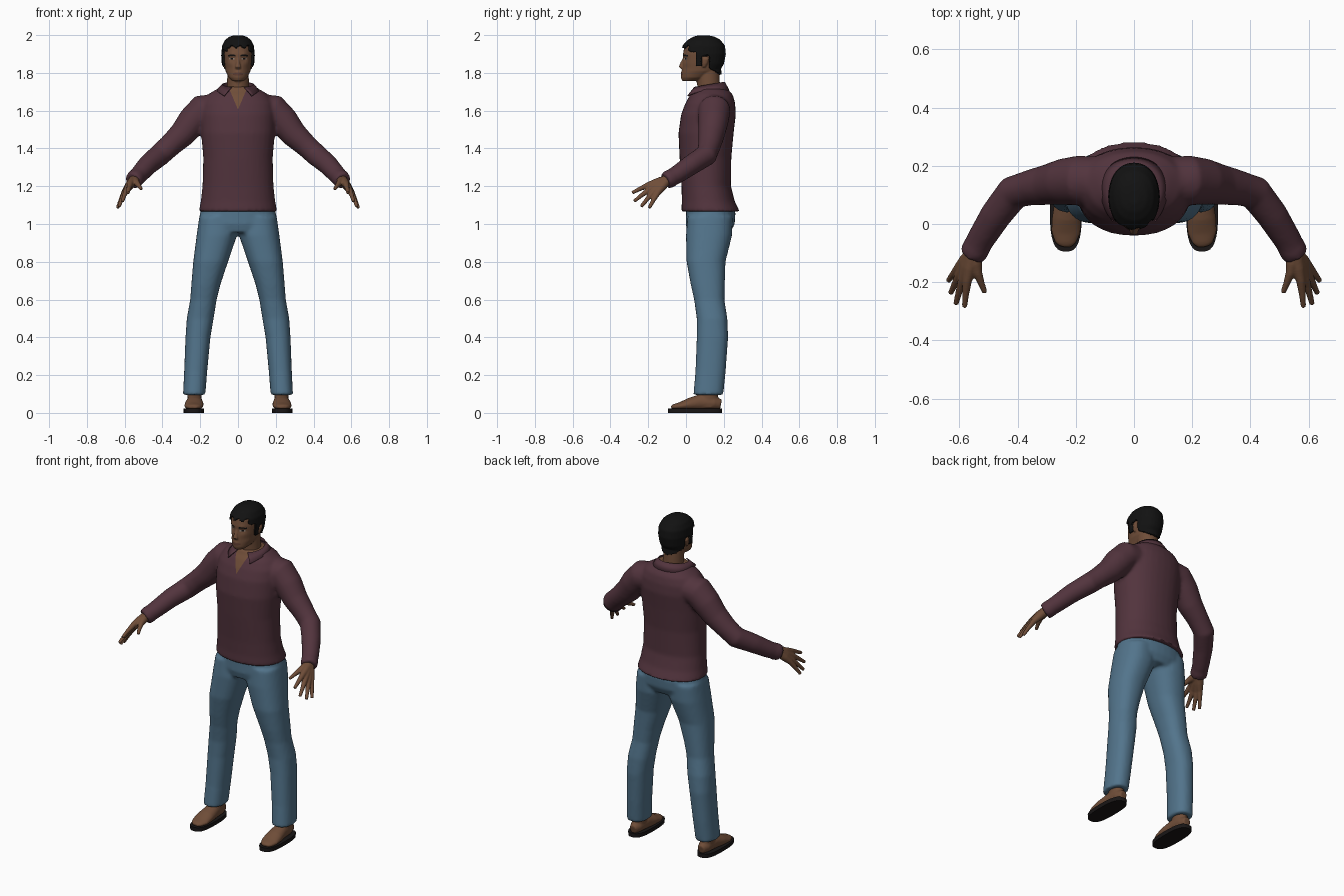
import bpy, bmesh
from math import sin, cos, pi, exp
from mathutils import Vector

cube = bpy.data.objects.get("Cube")
if cube:
    bpy.data.objects.remove(cube, do_unlink=True)


def material(name, color):
    m = bpy.data.materials.new(name)
    m.use_nodes = True
    m.diffuse_color = (*color, 1)
    m.node_tree.nodes["Principled BSDF"].inputs["Base Color"].default_value = (*color, 1)
    return m


SKIN = material("brown_skin", (0.16, 0.075, 0.04))
LIPS = material("lip_brown", (0.11, 0.045, 0.03))
WHITE = material("eye_white", (0.32, 0.26, 0.22))
BLACK = material("black_hair", (0.006, 0.006, 0.006))
SOLE = material("dark_sole", (0.01, 0.008, 0.008))
SHIRT = material("plum_shirt", (0.085, 0.034, 0.047))
DENIM = material("blue_denim", (0.085, 0.175, 0.26))


def loft(bm, sections, flat=True, power=2.0, sides=32):
    """Closed skin over elliptical rings (x, y, z, a, b); rings face the path unless flat."""
    centres = [Vector(s[:3]) for s in sections]
    rings = []
    for i, s in enumerate(sections):
        along = centres[min(i + 1, len(centres) - 1)] - centres[max(i - 1, 0)]
        turn = Vector((0, 0, 1)) if flat else along
        quat = turn.to_track_quat('Z', 'Y')
        ring = []
        for k in range(sides):
            c, n = cos(2 * pi * k / sides), sin(2 * pi * k / sides)
            px = s[3] * abs(c) ** (2 / power) * (1 if c >= 0 else -1)
            py = s[-1] * abs(n) ** (2 / power) * (1 if n >= 0 else -1)
            ring.append(bm.verts.new(centres[i] + quat @ Vector((px, py, 0))))
        rings.append(ring)
    faces = [bm.faces.new(rings[0][::-1]), bm.faces.new(rings[-1])]
    for low, high in zip(rings, rings[1:]):
        for k in range(sides):
            j = (k + 1) % sides
            faces.append(bm.faces.new((low[k], low[j], high[j], high[k])))
    bmesh.ops.recalc_face_normals(bm, faces=faces)


def stack(bm, rows, power=2.2):
    """Upright body from rows (z, half width, front y, back y)."""
    loft(bm, [(0, (f + b) / 2, z, w, (b - f) / 2) for z, w, f, b in rows], True, power)


def finish(name, bm, mats, voxel=0, smooth=0, thickness=0):
    """Make the object, fusing its volumes when a voxel size is given, and bake it."""
    mesh = bpy.data.meshes.new(name)
    bm.to_mesh(mesh)
    bm.free()
    ob = bpy.data.objects.new(name, mesh)
    bpy.context.collection.objects.link(ob)
    if voxel:
        mod = ob.modifiers.new("fuse", 'REMESH')
        mod.mode, mod.voxel_size = 'VOXEL', voxel
    if smooth:
        mod = ob.modifiers.new("soften", 'SMOOTH')
        mod.iterations = smooth
    if thickness:
        mod = ob.modifiers.new("thicken", 'SOLIDIFY')
        mod.thickness, mod.offset = thickness, 1
    baked = bpy.data.meshes.new_from_object(ob.evaluated_get(bpy.context.evaluated_depsgraph_get()))
    ob.modifiers.clear()
    ob.data = baked
    baked.materials.clear()
    for m in mats:
        baked.materials.append(m)
    baked.shade_smooth()
    return ob


def edit(ob):
    bm = bmesh.new()
    bm.from_mesh(ob.data)
    return bm


def mirror(sections, side):
    return [(s[0] * side, *s[1:]) for s in sections]


# Shirt: torso and sleeves fused together
bm = bmesh.new()
stack(bm, [(1.065, .208, -.025, .285), (1.12, .197, -.022, .258), (1.2, .188, -.024, .238),
           (1.35, .184, -.034, .24), (1.48, .195, -.04, .252), (1.58, .198, -.026, .264),
           (1.64, .19, -.003, .26), (1.685, .16, .022, .248), (1.71, .12, .045, .225),
           (1.728, .08, .05, .19)])
arm = [(.1, .15, 1.61, .08), (.19, .15, 1.6, .085), (.24, .145, 1.545, .08),
       (.295, .135, 1.475, .07), (.355, .125, 1.42, .061), (.415, .108, 1.365, .059),
       (.475, .03, 1.315, .054), (.525, -.05, 1.26, .048), (.552, -.1, 1.232, .044)]
cuff = [(.541, -.08, 1.243, .049), (.556, -.108, 1.228, .046)]
for side in (1, -1):
    loft(bm, mirror(arm, side), False)
    loft(bm, mirror(cuff, side), False)
shirt = finish("shirt", bm, [SHIRT, SKIN], .01, 5)

# Open neck cut into the shirt front
bm = edit(shirt)
for side in (1, -1):
    bmesh.ops.bisect_plane(bm, geom=bm.verts[:] + bm.edges[:] + bm.faces[:],
                           plane_co=(0, 0, 1.605), plane_no=(side, 0, -.42))
for f in bm.faces:
    c = f.calc_center_median()
    f.material_index = int((c.y < .12 and abs(c.x) < .42 * (c.z - 1.605)) or c.z > 1.72)
bm.to_mesh(shirt.data)
bm.free()

# Folded collar with two front points
bm = bmesh.new()
steps, rows = 40, []
for i in range(steps + 1):
    t = i / steps
    top, low = .42 + t * (2 * pi - .84), .7 + t * (2 * pi - 1.4)
    f, g = (1 + cos(top)) / 2, (1 + cos(low)) / 2
    rows.append((bm.verts.new((.08 * sin(top), .12 - .08 * cos(top), 1.75 - .03 * f)),
                 bm.verts.new((.112 * sin(low), .12 - (.105 + .042 * g) * cos(low),
                               1.705 - .055 * g ** 5))))
for a, b in zip(rows, rows[1:]):
    bm.faces.new((a[0], a[1], b[1], b[0]))
finish("collar", bm, [SHIRT], thickness=.006)

# Trousers: hips and both legs fused together
bm = bmesh.new()
stack(bm, [(1.13, .18, 0, .23), (1.06, .2, 0, .262), (1.0, .21, -.002, .258), (.955, .18, .01, .235)])
leg = [(.105, .128, 1.04, .1, .12), (.112, .122, .94, .107, .122), (.145, .106, .8, .092, .103),
       (.17, .115, .68, .077, .09), (.183, .123, .6, .07, .08), (.2, .138, .5, .071, .081),
       (.212, .14, .4, .066, .083), (.224, .13, .22, .061, .08), (.232, .118, .095, .059, .079)]
for side in (1, -1):
    loft(bm, mirror(leg, side), True, 2.3)
finish("trousers", bm, [DENIM], .01, 4)

# Feet, soles and hands
heel = [(.23, .185, .045, .022, .026), (.23, .15, .052, .037, .035), (.23, .08, .056, .042, .044),
        (.232, .02, .046, .05, .034), (.234, -.03, .036, .05, .021), (.236, -.065, .032, .036, .014),
        (.237, -.078, .03, .02, .008)]
ankle = [(.23, .115, .03, .036, .055), (.23, .12, .09, .038, .05), (.23, .128, .17, .042, .052)]
outline = [(.234, .048, 0, .054, .143), (.234, .048, .024, .055, .143)]
wrist = Vector((.553, -.1, 1.233))
tips = {"thumb": (.512, -.235, 1.185), "index": (.582, -.285, 1.165), "middle": (.612, -.275, 1.12),
        "ring": (.63, -.238, 1.092), "little": (.638, -.195, 1.085)}
for side, word in ((1, "left"), (-1, "right")):
    bm = bmesh.new()
    loft(bm, mirror(heel, side), False)
    loft(bm, mirror(ankle, side))
    finish(word + "_foot", bm, [SKIN], .006, 3)
    bm = bmesh.new()
    loft(bm, mirror(outline, side), True, 2.8)
    ob = finish(word + "_sole", bm, [SOLE])
    for poly in ob.data.polygons:
        poly.use_smooth = abs(poly.normal.z) < .9
    bm = bmesh.new()
    for finger, tip in tips.items():
        path = [(0, 0, .026), (.28, .006, .023), (.52, .01, .016), (.78, .006, .0115), (1, 0, .009)]
        loft(bm, mirror([(*(wrist.lerp(Vector(tip), t) + Vector((lift / 2, 0, lift))), r)
                         for t, lift, r in path], side), False, 2, 16)
    loft(bm, mirror([(.535, -.06, 1.25, .026), (.556, -.11, 1.225, .028)], side), False)
    finish(word + "_hand", bm, [SKIN], .004, 3)

# Head: skull, neck, nose and ears fused together
bm = bmesh.new()
stack(bm, [(1.757, .03, -.016, .06), (1.775, .05, -.022, .11), (1.81, .066, -.02, .165),
           (1.85, .073, -.018, .19), (1.9, .077, -.016, .2), (1.94, .074, -.008, .196),
           (1.967, .06, .018, .174), (1.982, .04, .045, .145), (1.988, .018, .07, .115)])
loft(bm, [(0, .12, 1.66, .066, .064), (0, .12, 1.73, .058, .06), (0, .115, 1.83, .056, .06)])
loft(bm, [(0, -.008, 1.885, .007, .006), (0, -.022, 1.85, .01, .01),
          (0, -.026, 1.832, .016, .012), (0, -.016, 1.82, .014, .008)])
for side in (1, -1):
    loft(bm, mirror([(.073, .095, 1.83, .006, .008), (.078, .1, 1.85, .008, .014),
                     (.08, .104, 1.872, .009, .018), (.077, .104, 1.888, .005, .01)], side))
head = finish("head", bm, [SKIN, BLACK, WHITE, LIPS], .004, 4)

# Face: soft sculpting, then painted brows, eyes and lips
bm = edit(head)
bumps = [(.033, 1.874, .008, .013), (.033, 1.896, -.004, .01), (0, 1.795, -.006, .014),
         (.05, 1.825, .004, .015), (0, 1.766, -.004, .014)]
for v in bm.verts:
    if v.co.y < .06:
        x, z = abs(v.co.x), v.co.z
        v.co.y += sum(d * exp(-((x - bx) ** 2 + (z - bz) ** 2) / (2 * s * s))
                      for bx, bz, d, s in bumps)
for f in bm.faces:
    c = f.calc_center_median()
    x, z = abs(c.x), c.z
    if c.y < .05:
        if .014 < x < .054 and abs(z - 1.893 + (x - .03) ** 2 * 6) < .004:
            f.material_index = 1
        elif ((x - .033) / .014) ** 2 + ((z - 1.874) / .006) ** 2 < 1:
            f.material_index = 1 if abs(x - .033) < .007 else 2
        elif (x / .026) ** 2 + ((z - 1.794) / .008) ** 2 < 1:
            f.material_index = 3
bm.to_mesh(head.data)


# Hair: shell grown from the scalp above the hairline
def hairline(c):
    if c.y < .055:
        return 1.936 + .006 * sin(c.x * 160) - .02 * (abs(c.x) > .055)
    if c.y < .085:
        return 1.838
    if c.y < .122 and abs(c.x) > .06:
        return 1.888
    return 1.835 - .65 * (c.y - .11)


scrap = [f for f in bm.faces if f.calc_center_median().z < hairline(f.calc_center_median())]
bmesh.ops.delete(bm, geom=scrap, context='FACES')
for f in bm.faces:
    f.material_index = 0
finish("hair", bm, [BLACK], thickness=.011)
